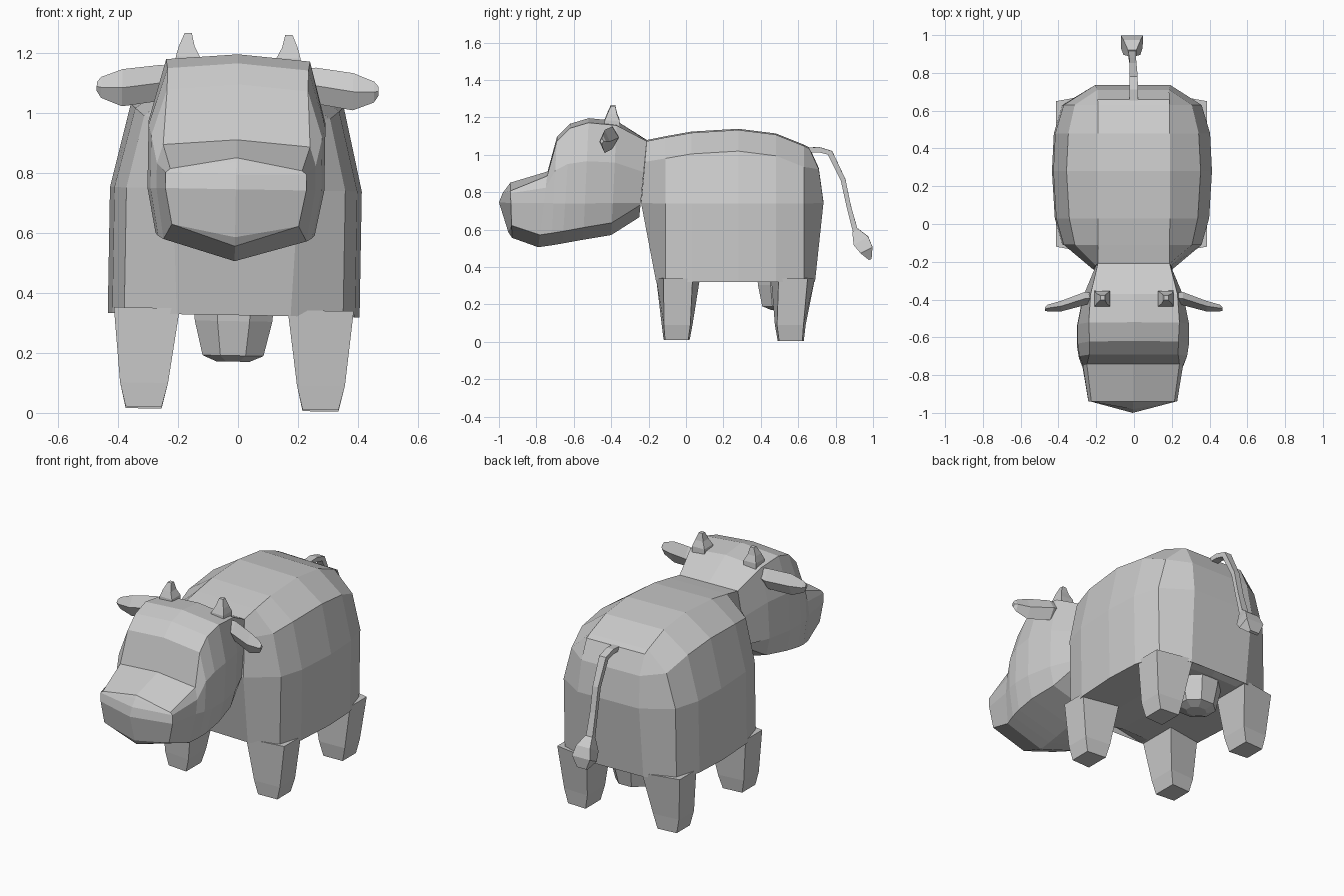
import bpy, bmesh, math
from mathutils import Matrix

cube = bpy.data.objects.get("Cube")
if cube:
    bpy.data.objects.remove(cube)

grey = bpy.data.materials.new("plain_grey")
grey.use_nodes = True
grey.diffuse_color = (0.6, 0.6, 0.6, 1)
grey.node_tree.nodes["Principled BSDF"].inputs["Base Color"].default_value = grey.diffuse_color

# The whole animal leans very slightly to its left
LEAN = Matrix.Translation((-0.02, 0, 0.006)) @ Matrix.Rotation(math.radians(1), 4, 'Y')


def loft(name, rings, side=1):
    """Skin closed rings of points in order and close both ends; side=-1 mirrors in x."""
    bm = bmesh.new()
    rows = [[bm.verts.new((side * x, y, z)) for x, y, z in ring] for ring in rings]
    n = len(rows[0])
    for a, b in zip(rows, rows[1:]):
        for i in range(n):
            j = (i + 1) % n
            bm.faces.new((a[i], a[j], b[j], b[i]))
    for row in (rows[0], rows[-1]):
        for i in range(n // 2):
            corners = [row[i], row[i + 1], row[n - i - 1], row[-i]]
            bm.faces.new(list(dict.fromkeys(corners)))
    bmesh.ops.remove_doubles(bm, verts=bm.verts, dist=0.0005)
    bmesh.ops.recalc_face_normals(bm, faces=bm.faces)
    mesh = bpy.data.meshes.new(name)
    bm.to_mesh(mesh)
    bm.free()
    mesh.materials.append(grey)
    mesh.transform(LEAN)
    obj = bpy.data.objects.new(name, mesh)
    bpy.context.collection.objects.link(obj)
    return obj


def both_sides(half):
    """Complete a half ring that starts and ends on the middle plane."""
    return half + [(-x, y, z) for x, y, z in half[-2:0:-1]]


# Body: ring across the trunk, widths at roof, shoulder, flank and belly
def body_ring(ys, top, shoulder, flank, belly, arch=0.325):
    y0, y1, y2, y3 = ys
    return both_sides([
        (0, y0, top), (0.19, y0, top), (shoulder, y1, top - 0.11),
        (flank, y2, 0.74), (belly, y3, 0.32), (0.17, y3, 0.32), (0, y3, arch)])


body = [body_ring((-0.21, -0.22, -0.24, -0.16), 1.07, 0.2, 0.21, 0.19, 0.355)]
for y, top, shoulder, flank in [(-0.11, 1.09, 0.31, 0.365), (0.03, 1.115, 0.34, 0.405),
                                (0.28, 1.13, 0.355, 0.42), (0.48, 1.105, 0.345, 0.41),
                                (0.63, 1.045, 0.31, 0.365)]:
    body.append(body_ring((y,) * 4, top, shoulder, flank, flank))
body.append(body_ring((0.66, 0.71, 0.735, 0.69), 1.03, 0.19, 0.2, 0.19, 0.355))
loft("body", body)


# Head: slanted rings from the neck to the muzzle
def head_ring(ytop, ztop, ybot, zbot, wtop, wmid, drop=0.02):
    def at(x, z):
        t = (ztop - z) / (ztop - zbot)
        return (x, ytop + t * (ybot - ytop), z)
    return both_sides([at(0, ztop), at(wtop, ztop - drop),
                       at(wmid, (ztop + 0.74) / 2), at(wmid, 0.74),
                       at(wmid * 0.9, zbot + 0.07), at(0, zbot)])


head = [head_ring(*r) for r in [
    (-0.21, 1.07, -0.25, 0.66, 0.19, 0.2, 0),
    (-0.37, 1.175, -0.40, 0.565, 0.23, 0.265),
    (-0.52, 1.19, -0.55, 0.54, 0.24, 0.295),
    (-0.62, 1.16, -0.66, 0.52, 0.235, 0.295),
    (-0.69, 1.09, -0.72, 0.51, 0.235, 0.285),
    (-0.74, 0.905, -0.79, 0.5, 0.245, 0.265),
    (-0.94, 0.845, -0.93, 0.55, 0.22, 0.235, 0.04)]]
# Muzzle front folds to a ridge on the middle plane
head.append(both_sides([(0, -0.94, 0.845), (0, -0.95, 0.83), (0, -0.98, 0.79),
                        (0, -1.0, 0.74), (0, -0.95, 0.58), (0, -0.93, 0.55)]))
loft("head", head)


# Legs, ears and horns on both sides
def box_ring(x0, x1, y0, y1, z, skew=0.0):
    return [(x0, y0, z), (x1, y0 + skew, z), (x1, y1 - skew, z), (x0, y1, z)]


def front_leg_rings():
    return [box_ring(0.18, 0.40, -0.16, 0.075, 0.34, 0.04),
            box_ring(0.215, 0.375, -0.13, 0.035, 0.09, 0.012),
            box_ring(0.235, 0.355, -0.12, 0.02, 0.01, 0.008)]


for side, label in ((1, "left"), (-1, "right")):
    front = front_leg_rings()
    loft(label + "_front_leg", front, side)
    # The back leg is the front leg turned end for end
    back = [[(x, 0.53 - y + 0.01 * (z < 0.2) * -2, z - 0.006 * (z < 0.05)) for x, y, z in ring]
            for ring in front]
    loft(label + "_back_leg", back, side)

    ear = []
    for x, y, z, hy, hz in [(0.21, -0.39, 1.105, 0.025, 0.04), (0.26, -0.395, 1.09, 0.035, 0.06),
                            (0.385, -0.435, 1.072, 0.028, 0.062),
                            (0.455, -0.445, 1.072, 0.018, 0.035),
                            (0.47, -0.45, 1.075, 0.01, 0.015)]:
        ear.append([(x, y, z + hz), (x, y - hy, z), (x, y, z - hz), (x, y + hy, z)])
    loft(label + "_ear", ear, side)

    horn = [box_ring(x - r, x + r, y - r, y + r, z) for x, y, z, r in [
        (0.168, -0.395, 1.14, 0.042), (0.168, -0.395, 1.18, 0.04),
        (0.172, -0.395, 1.215, 0.026), (0.168, -0.39, 1.258, 0.012)]]
    loft(label + "_horn", horn, side)

# Udder: tapered eight-sided bag under the belly
udder = []
for z, rx, ry in [(0.36, 0.145, 0.13), (0.3, 0.14, 0.125), (0.185, 0.11, 0.1), (0.165, 0.06, 0.05)]:
    udder.append([(rx * math.sin(a), 0.5 - ry * math.cos(a), z)
                  for a in (math.tau * (k + 0.5) / 8 for k in range(8))])
loft("udder", udder)


# Tail and tuft: square sections along a hanging path, thickness set across and along
def strand(name, path):
    rings = []
    for i, (y, z, w, t) in enumerate(path):
        ya, za = path[max(i - 1, 0)][:2]
        yb, zb = path[min(i + 1, len(path) - 1)][:2]
        length = math.hypot(yb - ya, zb - za)
        ny, nz = -(zb - za) / length * t, (yb - ya) / length * t
        rings.append([(-w, y + ny, z + nz), (w, y + ny, z + nz),
                      (w, y - ny, z - nz), (-w, y - ny, z - nz)])
    loft(name, rings)


strand("tail", [(0.64, 1.02, 0.022, 0.012), (0.71, 1.022, 0.022, 0.014),
                (0.77, 1.005, 0.022, 0.015), (0.84, 0.86, 0.018, 0.013),
                (0.87, 0.72, 0.018, 0.012), (0.91, 0.57, 0.022, 0.014)])
strand("tail_tuft", [(0.905, 0.59, 0.022, 0.018), (0.935, 0.535, 0.045, 0.045),
                     (0.965, 0.485, 0.058, 0.036), (0.985, 0.435, 0.03, 0.008)])
